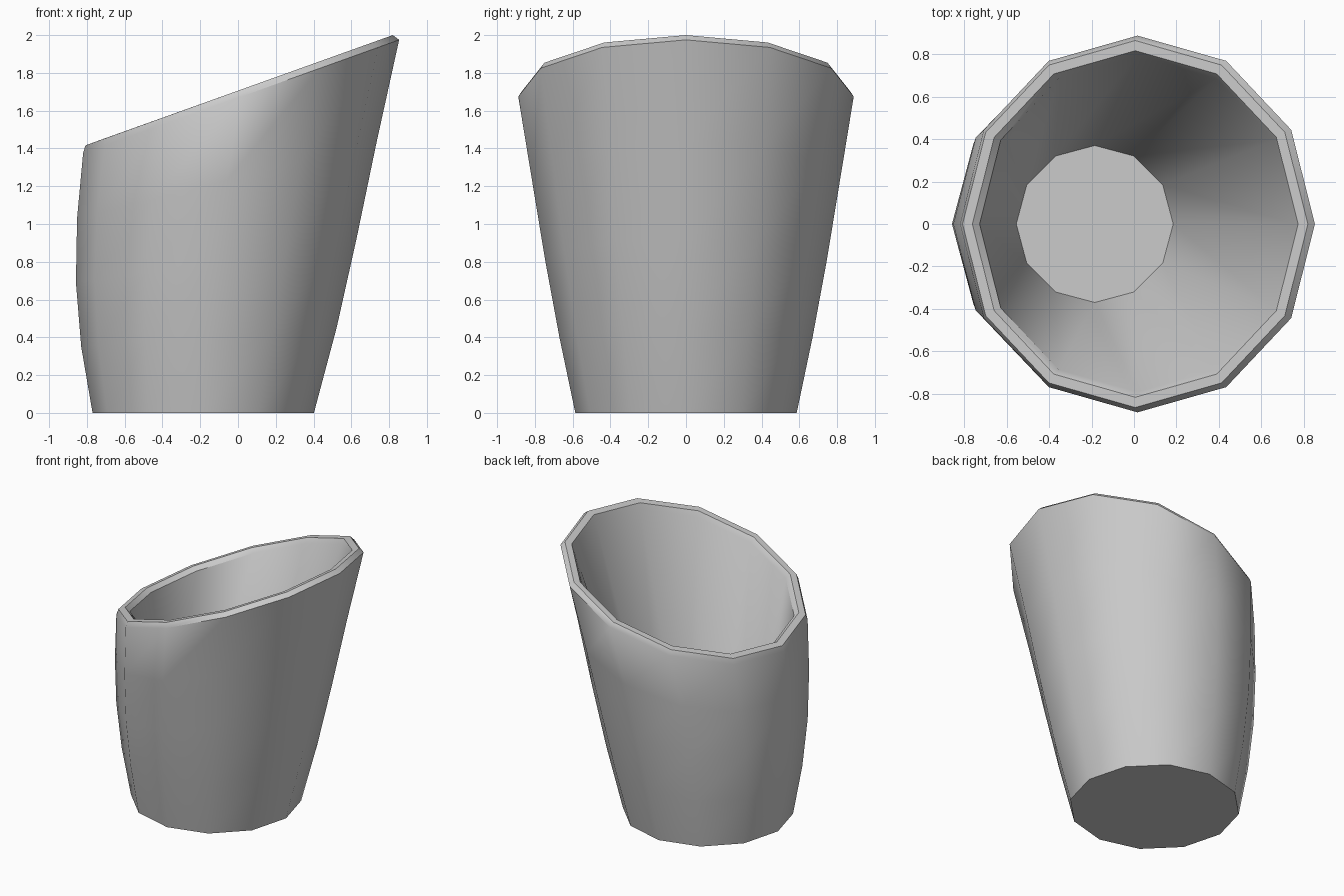
import bpy, bmesh, math

if "Cube" in bpy.data.objects:
    bpy.data.objects.remove(bpy.data.objects["Cube"])

SIDES = 12

# Each ring: left x, left z, right x, right z, half width in y.
# Rings tilt more and more towards the slanted rim, then return inside.
RINGS = [
    (-0.77, 0.0, 0.402, 0.0, 0.586),       # base
    (-0.83, 0.35, 0.522, 0.45, 0.67),      # bulging outer wall
    (-0.858, 0.69, 0.627, 0.92, 0.745),
    (-0.852, 1.03, 0.733, 1.43, 0.815),
    (-0.82, 1.375, 0.853, 1.975, 0.888),   # outer rim edge
    (-0.808, 1.416, 0.82, 2.0, 0.865),     # outer chamfer top
    (-0.762, 1.433, 0.774, 1.983, 0.817),  # inner chamfer top
    (-0.728, 1.408, 0.76, 1.942, 0.792),   # inner rim edge
    (-0.555, 0.1, 0.185, 0.1, 0.37),       # inside floor
]


def add_ring(bm, lx, lz, rx, rz, hw):
    verts = []
    for i in range(SIDES):
        a = 2 * math.pi * i / SIDES
        t = (1 + math.cos(a)) / 2
        verts.append(bm.verts.new((lx + (rx - lx) * t, hw * math.sin(a), lz + (rz - lz) * t)))
    return verts


# Cup body: bridge successive rings and close base and floor
bm = bmesh.new()
loops = [add_ring(bm, *r) for r in RINGS]
for a, b in zip(loops, loops[1:]):
    for i in range(SIDES):
        j = (i + 1) % SIDES
        bm.faces.new((a[i], a[j], b[j], b[i]))
bm.faces.new(loops[0][::-1])
bm.faces.new(loops[-1])
bmesh.ops.recalc_face_normals(bm, faces=bm.faces[:])

mesh = bpy.data.meshes.new("slanted_cup")
bm.to_mesh(mesh)
bm.free()
cup = bpy.data.objects.new("slanted_cup", mesh)
bpy.context.collection.objects.link(cup)

# Smooth walls with crisp rim, base and floor edges
bpy.context.view_layer.objects.active = cup
cup.select_set(True)
bpy.ops.object.shade_smooth_by_angle(angle=math.radians(36))
